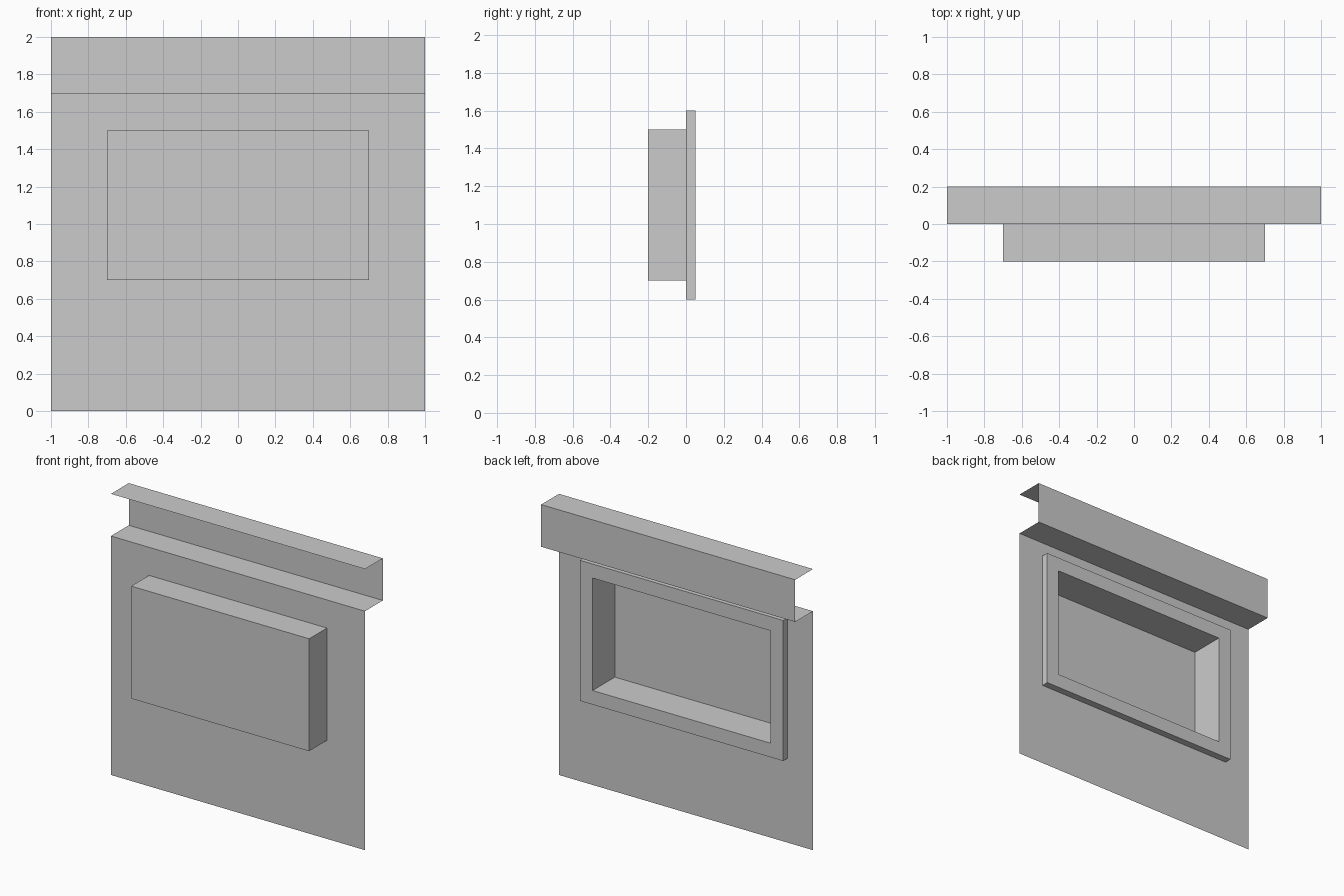
import bpy, bmesh

if "Cube" in bpy.data.objects:
    bpy.data.objects.remove(bpy.data.objects["Cube"])


def make_object(name, bm):
    mesh = bpy.data.meshes.new(name)
    bm.to_mesh(mesh)
    bm.free()
    obj = bpy.data.objects.new(name, mesh)
    bpy.context.collection.objects.link(obj)
    return obj


def rect_loft(name, stations, cap=False):
    """Bridge rectangles given as (half width, bottom z, top z, y)."""
    bm = bmesh.new()
    loops = [[bm.verts.new((x, y, z)) for x, z in
              ((-w, z0), (w, z0), (w, z1), (-w, z1))]
             for w, z0, z1, y in stations]
    for a, b in zip(loops, loops[1:]):
        for i in range(4):
            j = (i + 1) % 4
            bm.faces.new((a[i], a[j], b[j], b[i]))
    if cap:
        bm.faces.new(loops[-1])
    return make_object(name, bm)


def sheet(name, profile, half_width):
    """Sweep an open (y, z) profile along x."""
    bm = bmesh.new()
    rows = [[bm.verts.new((x, y, z)) for x in (-half_width, half_width)]
            for y, z in profile]
    for a, b in zip(rows, rows[1:]):
        bm.faces.new((a[0], a[1], b[1], b[0]))
    return make_object(name, bm)


OPENING = (0.7, 0.7, 1.5)
FRAME = (0.8, 0.6, 1.6)

# Thin wall panel with a rectangular opening
rect_loft("wall_panel", [(1.0, 0.0, 1.7, 0.0), (*OPENING, 0.0)])

# Stepped-back ledge, upper strip and top lip
sheet("stepped_top", [(0.0, 1.7), (0.2, 1.7), (0.2, 2.0), (0.0, 2.0)], 1.0)

# Box bulging out of the front, open at the back
rect_loft("front_box", [(*OPENING, 0.0), (*OPENING, -0.2)], cap=True).data.flip_normals()

# Raised frame around the opening at the back
rect_loft("back_frame", [(*FRAME, 0.0), (*FRAME, 0.05),
                         (*OPENING, 0.05), (*OPENING, 0.0)]).data.flip_normals()
